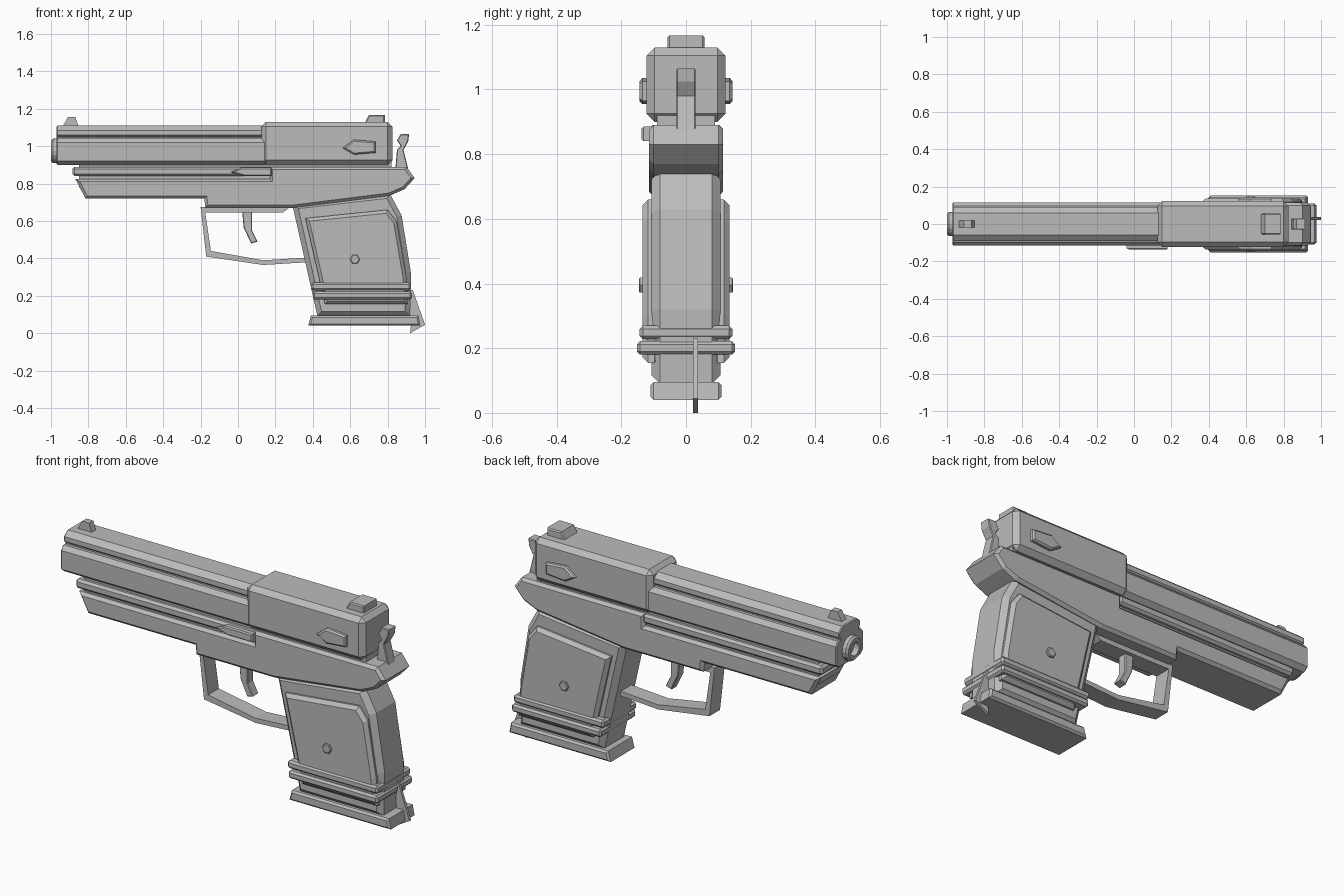
import bpy, bmesh, math
from mathutils import Vector

old = bpy.data.objects.get("Cube")
if old:
    bpy.data.objects.remove(old, do_unlink=True)

grey = bpy.data.materials.new("plain grey")
grey.use_nodes = True
tone = (0.5, 0.5, 0.5, 1)
grey.diffuse_color = tone
grey.node_tree.nodes["Principled BSDF"].inputs["Base Color"].default_value = tone


def prism(name, points, start, end, chamfer=0.0, all_edges=False):
    """Extrude a closed 3D outline by start..end offsets, chamfering the cap edges."""
    bm = bmesh.new()
    base = [bm.verts.new(Vector(p) + Vector(start)) for p in points]
    far = [bm.verts.new(Vector(p) + Vector(end)) for p in points]
    caps = [bm.faces.new(base), bm.faces.new(far[::-1])]
    for i in range(len(base)):
        j = (i + 1) % len(base)
        bm.faces.new((base[i], far[i], far[j], base[j]))
    bmesh.ops.recalc_face_normals(bm, faces=bm.faces)
    if chamfer:
        edges = bm.edges[:] if all_edges else [e for f in caps for e in f.edges]
        bmesh.ops.bevel(bm, geom=edges, offset=chamfer, segments=1,
                        profile=0.5, affect='EDGES', clamp_overlap=True)
    mesh = bpy.data.meshes.new(name)
    bm.to_mesh(mesh)
    bm.free()
    obj = bpy.data.objects.new(name, mesh)
    bpy.context.collection.objects.link(obj)
    mesh.materials.append(grey)
    return obj


def plate(name, outline, y0, y1, chamfer=0.0, all_edges=False):
    return prism(name, [(x, 0, z) for x, z in outline], (0, y0, 0), (0, y1, 0),
                 chamfer, all_edges)


def block(name, x0, x1, half, z0, z1, chamfer=0.0):
    return plate(name, [(x0, z0), (x1, z0), (x1, z1), (x0, z1)],
                 -half, half, chamfer, True)


def pair(name, outline, inner, outer, chamfer=0.0):
    plate("right_" + name, outline, -outer, -inner, chamfer)
    plate("left_" + name, outline, inner, outer, chamfer)


# Slide: grooved front section and a wider rear block
half = [(.09, .90), (.115, .92), (.115, 1.02), (.095, 1.043), (.078, 1.043),
        (.078, 1.05), (.09, 1.06), (.09, 1.085), (.06, 1.11)]
section = half + [(-y, z) for y, z in reversed(half)]
prism("slide_front", [(0, y, z) for y, z in section], (-.97, 0, 0), (.15, 0, 0), .012)
block("slide_rear", .125, .825, .122, .90, 1.13, .025)
pair("slide_arrow", [(.56, .99), (.62, 1.035), (.735, 1.025), (.735, .965), (.62, .955)],
     .11, .143, .008)

# Sights
plate("front_sight", [(-.94, 1.10), (-.91, 1.155), (-.87, 1.155), (-.85, 1.10)], -.018, .018)
plate("rear_sight", [(.675, 1.12), (.70, 1.167), (.785, 1.167), (.785, 1.12)], -.057, .057, .006)

# Hollow barrel end, turned around its axis
bm = bmesh.new()
profile = [(-.95, .065), (-.99, .065), (-1.0, .055), (-1.0, .036), (-.90, .036)]
rings = []
for x, r in profile:
    rings.append([bm.verts.new((x, r * math.cos(a * math.tau / 16),
                                .975 + r * math.sin(a * math.tau / 16))) for a in range(16)])
for a, b in zip(rings, rings[1:]):
    for i in range(16):
        j = (i + 1) % 16
        bm.faces.new((a[i], a[j], b[j], b[i]))
bm.faces.new(rings[-1])
bmesh.ops.recalc_face_normals(bm, faces=bm.faces)
mesh = bpy.data.meshes.new("barrel")
bm.to_mesh(mesh)
bm.free()
mesh.materials.append(grey)
bpy.context.collection.objects.link(bpy.data.objects.new("barrel", mesh))

# Hammer
plate("hammer", [(.84, .86), (.85, .98), (.87, 1.0), (.85, 1.03), (.87, 1.065),
                 (.915, 1.065), (.91, 1.025), (.885, .98), (.915, .86)], -.03, .03, .004)

# Frame, side rail and the narrower core that fills the grooves
plate("frame", [(-.87, .825), (-.815, .72), (-.18, .72), (-.175, .67), (.29, .67),
                (.81, .735), (.89, .77), (.945, .83), (.90, .89), (.17, .89), (.17, .825)],
      -.115, .115, .015)
block("frame_rail", -.885, .18, .115, .84, .89, .012)
block("frame_core", -.85, .82, .09, .78, .92)
plate("slide_lever", [(-.04, .86), (.015, .885), (.18, .885), (.18, .84), (.035, .84)],
      -.137, -.10, .006)

# Trigger and guard
plate("trigger_guard", [(-.20, .675), (-.17, .41), (.135, .365), (.38, .38), (.38, .405),
                        (.135, .39), (-.145, .44), (-.175, .645), (.24, .645), (.28, .675)],
      -.045, .045)
plate("trigger", [(.02, .68), (.03, .565), (.07, .48), (.105, .49), (.075, .55), (.075, .68)],
      -.025, .025, .004)

# Grip with raised side panels and screws
plate("grip", [(.29, .69), (.425, .09), (.92, .09), (.925, .32), (.875, .63), (.81, .75)],
      -.107, .107, .027)
pair("grip_panel", [(.36, .615), (.80, .66), (.85, .595), (.90, .30), (.91, .155), (.465, .155)],
     .08, .135, .018)
hexagon = [(.625 + .027 * math.cos(i * math.tau / 6), .395 + .027 * math.sin(i * math.tau / 6))
           for i in range(6)]
pair("grip_screw", hexagon, .12, .146, .004)

# Lower bands, base plate and rear fin
block("upper_band", .39, .925, .143, .228, .27, .01)
block("lower_band", .40, .93, .152, .18, .222, .01)
plate("base_plate", [(.39, .095), (.375, .04), (.975, .04), (.965, .095)], -.11, .11, .01)
plate("base_fin", [(.915, .23), (.935, .23), (1.0, .045), (.92, 0), (.925, .045)], .022, .037)
